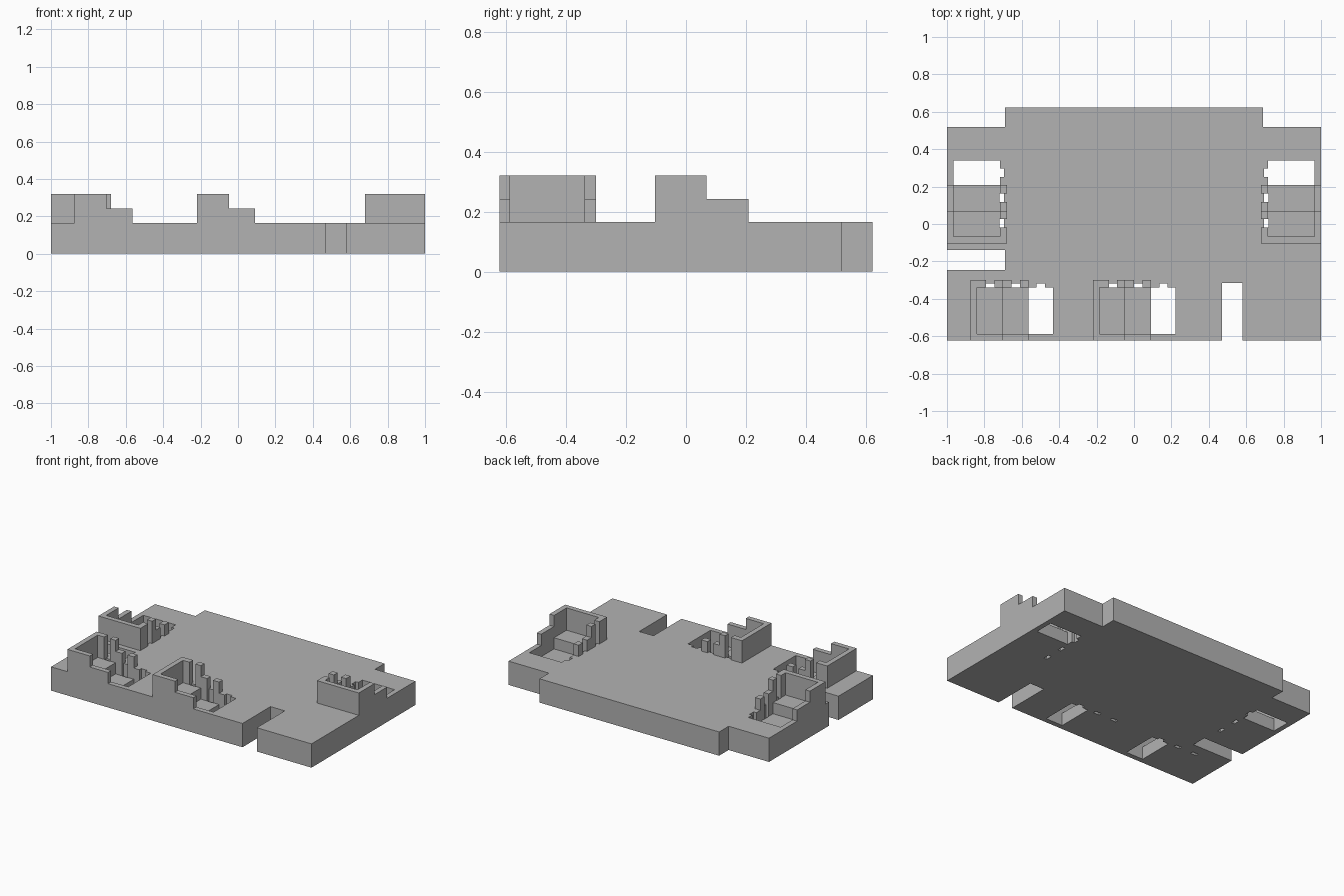
import bpy
import bmesh

old = bpy.data.objects.get("Cube")
if old:
    bpy.data.objects.remove(old, do_unlink=True)

grey = bpy.data.materials.new("plain grey")
grey.use_nodes = True
GREY = (0.45, 0.45, 0.45, 1)
grey.diffuse_color = GREY
grey.node_tree.nodes["Principled BSDF"].inputs["Base Color"].default_value = GREY

SLAB, LOW, HIGH = 0.165, 0.243, 0.32   # deck and wall heights
TREAD = 0.0875                         # sunken step
WALL, INNER, DEPTH, SLIT = 0.035, 0.283, 0.322, 0.304


def prism(name, outline, z0, z1):
    """Extrude a flat outline from z0 to z1."""
    bm = bmesh.new()
    face = bm.faces.new([bm.verts.new((x, y, z0)) for x, y in outline])
    top = bmesh.ops.extrude_face_region(bm, geom=[face])["geom"]
    bmesh.ops.translate(bm, vec=(0, 0, z1 - z0),
                        verts=[g for g in top if isinstance(g, bmesh.types.BMVert)])
    bmesh.ops.recalc_face_normals(bm, faces=bm.faces)
    mesh = bpy.data.meshes.new(name)
    bm.to_mesh(mesh)
    bm.free()
    mesh.materials.append(grey)
    obj = bpy.data.objects.new(name, mesh)
    bpy.context.scene.collection.objects.link(obj)
    return obj


def front_place(start):
    return lambda s, d: (start + s, -0.622 + d)


def side_place(side):
    return lambda s, d: (side * (1 - d), -0.103 + s)


def block(name, place, s0, s1, d0, d1, z0, z1):
    """Box given along the stair run (s) and inward from the edge (d)."""
    corners = [(s0, d0), (s1, d0), (s1, d1), (s0, d1)]
    return prism(name, [place(s, d) for s, d in corners], z0, z1)


# Base slab with stepped back corners and two edge notches
slab = prism("base_slab", [
    (-1, -0.622), (0.47, -0.622), (0.47, -0.315), (0.58, -0.315), (0.58, -0.622),
    (1, -0.622), (1, 0.518), (0.69, 0.518), (0.69, 0.622), (-0.69, 0.622),
    (-0.69, 0.518), (-1, 0.518), (-1, -0.14), (-0.69, -0.14), (-0.69, -0.245),
    (-1, -0.245)], 0, SLAB)

stairwells = {
    "front_outer": front_place(-0.875),
    "front_middle": front_place(-0.22),
    "right_side": side_place(-1),
    "left_side": side_place(1),
}
cutters = []

for label, place in stairwells.items():
    # Sunken step, open shaft and the slits beside them
    cutters.append(block("step_cutter", place, 0.172, 0.32, WALL, INNER, TREAD, 0.3))
    cutters.append(block("shaft_cutter", place, 0.312, 0.443, WALL, INNER, -0.1, 0.3))
    for s in (0.085, 0.22, 0.355):
        cutters.append(block("slit_cutter", place, s, s + 0.045,
                             INNER - 0.001, SLIT, -0.1, 0.3))

    # End wall and stepped outer wall
    block(label + "_end_wall", place, 0, WALL, 0, DEPTH, SLAB, HIGH)
    block(label + "_high_wall", place, WALL, 0.172, 0, WALL, SLAB, HIGH)
    block(label + "_low_wall", place, 0.172, 0.312, 0, WALL, SLAB, LOW)

    # Row of posts on the inner side
    for s0, s1, top in ((WALL, 0.085, HIGH), (0.13, 0.172, HIGH),
                        (0.172, 0.22, LOW), (0.265, 0.312, LOW)):
        block(label + "_post", place, s0, s1, INNER, DEPTH, SLAB, top)

# Cut the slab, then discard the cutters
for cutter in cutters:
    cutter.hide_render = True
    mod = slab.modifiers.new("cut", "BOOLEAN")
    mod.operation = "DIFFERENCE"
    mod.solver = "EXACT"
    mod.object = cutter
depsgraph = bpy.context.evaluated_depsgraph_get()
cut_mesh = bpy.data.meshes.new_from_object(slab.evaluated_get(depsgraph))
slab.modifiers.clear()
slab.data = cut_mesh
for cutter in cutters:
    bpy.data.objects.remove(cutter, do_unlink=True)
